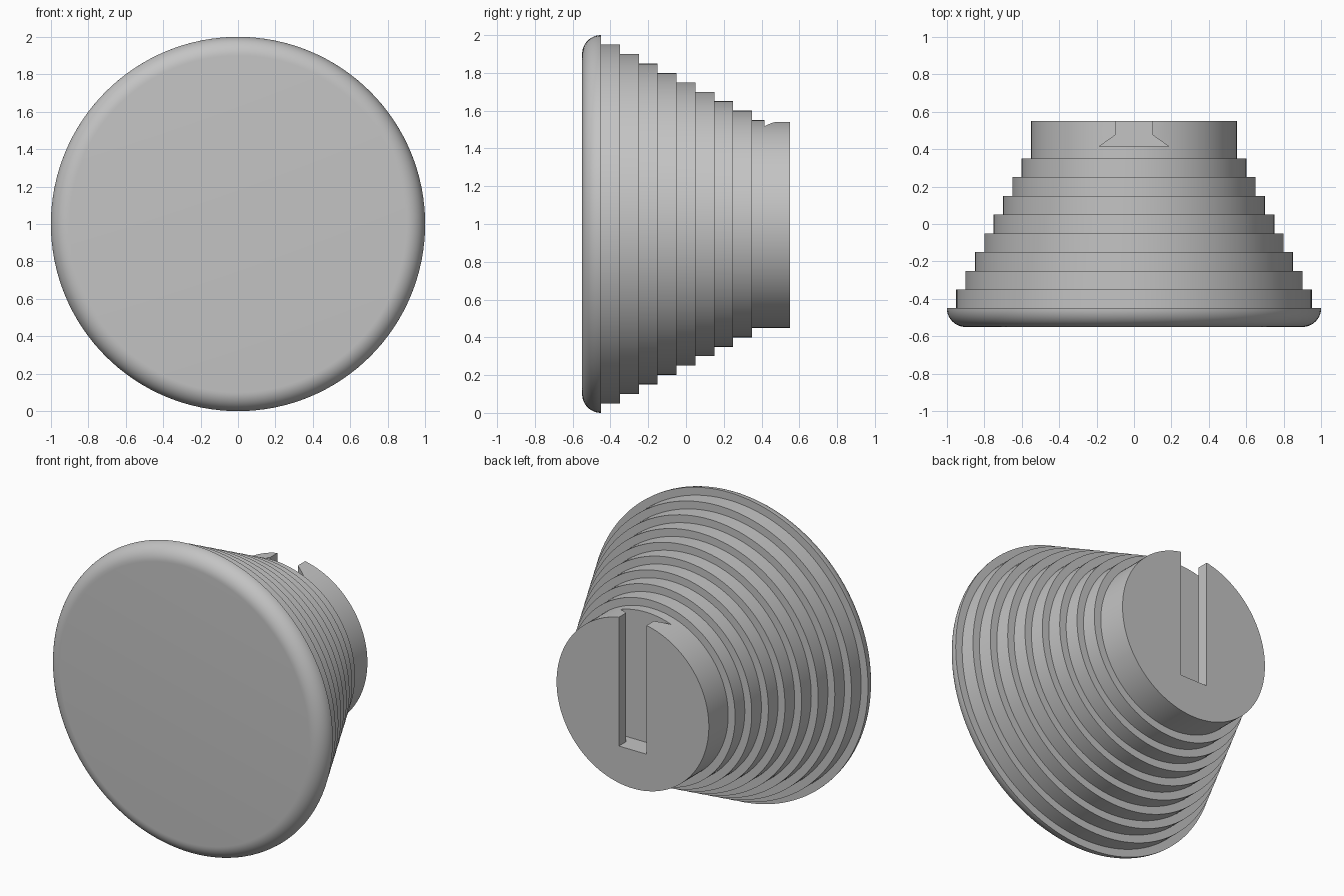
import bpy, bmesh, math

if "Cube" in bpy.data.objects:
    bpy.data.objects.remove(bpy.data.objects["Cube"], do_unlink=True)

SEGMENTS = 128
CENTRE_Z = 1.0
FRONT, BACK = -0.55, 0.55

grey = bpy.data.materials.new("plain grey")
grey.use_nodes = True
grey.diffuse_color = (0.55, 0.55, 0.55, 1)
grey.node_tree.nodes["Principled BSDF"].inputs["Base Color"].default_value = grey.diffuse_color


def make_object(name, bm):
    bmesh.ops.recalc_face_normals(bm, faces=bm.faces)
    mesh = bpy.data.meshes.new(name)
    bm.to_mesh(mesh)
    bm.free()
    mesh.materials.append(grey)
    obj = bpy.data.objects.new(name, mesh)
    bpy.context.collection.objects.link(obj)
    return obj


def lathe(name, profile):
    """Turn a (radius, y) profile around the y axis and cap both ends."""
    bm = bmesh.new()
    rings = []
    for radius, y in profile:
        ring = []
        for i in range(SEGMENTS):
            a = math.tau * i / SEGMENTS
            ring.append(bm.verts.new((radius * math.cos(a), y, CENTRE_Z + radius * math.sin(a))))
        rings.append(ring)
    for r0, r1 in zip(rings, rings[1:]):
        for i in range(SEGMENTS):
            j = (i + 1) % SEGMENTS
            bm.faces.new((r0[i], r0[j], r1[j], r1[i]))
    bm.faces.new(rings[0])
    bm.faces.new(rings[-1])
    return make_object(name, bm)


def extrude_up(name, outline, z0, z1):
    """Extrude an (x, y) outline from z0 to z1."""
    bm = bmesh.new()
    face = bm.faces.new([bm.verts.new((x, y, z0)) for x, y in outline])
    grown = bmesh.ops.extrude_face_region(bm, geom=[face])["geom"]
    verts = [v for v in grown if isinstance(v, bmesh.types.BMVert)]
    bmesh.ops.translate(bm, verts=verts, vec=(0, 0, z1 - z0))
    return make_object(name, bm)


# Rounded front rim
profile = []
for i in range(13):
    a = math.pi / 2 * i / 12
    profile.append((0.9 + 0.1 * math.sin(a), FRONT + 0.1 - 0.1 * math.cos(a)))

# Stepped cone, each ring a little narrower than the one before
for i in range(9):
    radius = 0.95 - 0.05 * i
    start = -0.45 + 0.1 * i
    end = BACK if i == 8 else start + 0.1
    profile += [(radius, start), (radius, end)]
knob = lathe("stepped_knob", profile)

# Flared mounting slot, open at the top
half = [(0.1, BACK + 0.1), (0.1, 0.475), (0.185, 0.415)]
outline = half + [(-x, y) for x, y in reversed(half)]
slot = extrude_up("slot_cutter", outline, 0.7, 1.8)
slot.hide_render = True
slot.hide_viewport = True

# Cut the slot and bake the result
cut = knob.modifiers.new("mounting slot", "BOOLEAN")
cut.operation = "DIFFERENCE"
cut.solver = "EXACT"
cut.object = slot
bpy.ops.object.select_all(action="DESELECT")
bpy.context.view_layer.objects.active = knob
knob.select_set(True)
bpy.ops.object.modifier_apply(modifier=cut.name)
bpy.data.objects.remove(slot, do_unlink=True)
bpy.ops.object.shade_smooth_by_angle(angle=math.radians(30))
